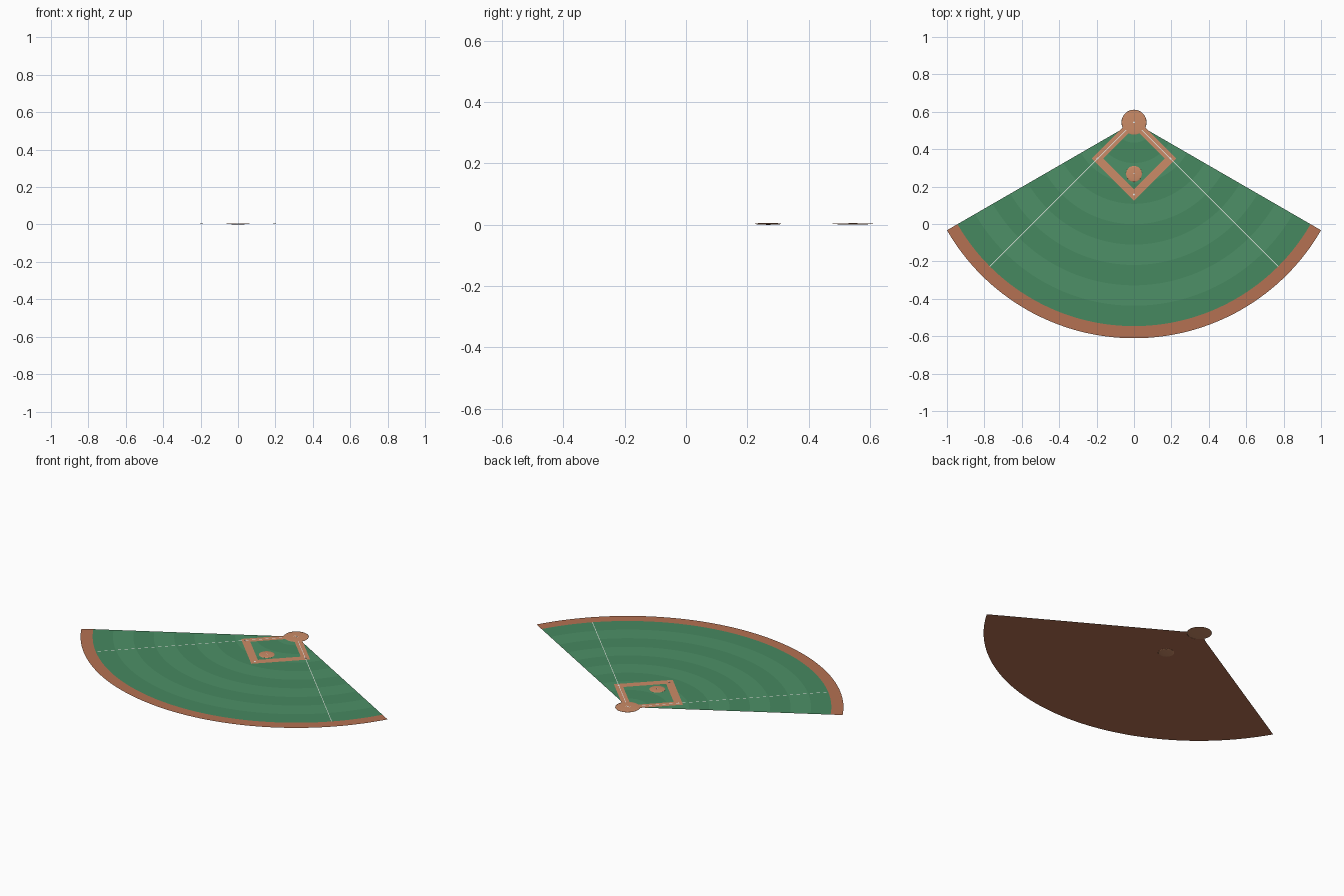
import bpy, bmesh
from math import sin, cos, pi, radians
from mathutils import Vector

if "Cube" in bpy.data.objects:
    bpy.data.objects.remove(bpy.data.objects["Cube"])

HOME = Vector((0, 0.544))          # tip of the fan-shaped field
R, GRASS_R = 1.1547, 1.09
Z = 0.003                          # ground sheet level


def mat(name, r, g, b):
    m = bpy.data.materials.new(name)
    m.diffuse_color = (r, g, b, 1)
    m.use_nodes = True
    m.node_tree.nodes["Principled BSDF"].inputs["Base Color"].default_value = m.diffuse_color
    return m


TRACK = mat("track_dirt", 0.46, 0.165, 0.085)
DIRT = mat("infield_dirt", 0.60, 0.26, 0.135)
LIGHT = mat("light_grass", 0.075, 0.28, 0.135)
DARK = mat("dark_grass", 0.062, 0.25, 0.118)
WHITE = mat("white_paint", 0.85, 0.85, 0.82)


def finish(name, bm, material):
    me = bpy.data.meshes.new(name)
    bm.to_mesh(me)
    bm.free()
    me.materials.append(material)
    ob = bpy.data.objects.new(name, me)
    bpy.context.collection.objects.link(ob)
    return ob


def strip(name, inner, outer, z, material, closed=False):
    """Flat sheet between two matching outlines."""
    bm = bmesh.new()
    a = [bm.verts.new((p[0], p[1], z)) for p in inner]
    b = [bm.verts.new((p[0], p[1], z)) for p in outer]
    n = len(a)
    for i in range(n if closed else n - 1):
        j = (i + 1) % n
        f = bm.faces.new((a[i], b[i], b[j], a[j]))
        f.normal_update()
        if f.normal.z < 0:
            f.normal_flip()
    return finish(name, bm, material)


def arc(r, n=64):
    return [(HOME.x + r * sin(t), HOME.y - r * cos(t))
            for t in (radians(-60 + 120 * i / n) for i in range(n + 1))]


def quad(name, p, q, w, z, material):
    """Thin painted line from p to q."""
    p, q = Vector(p), Vector(q)
    d = (q - p).normalized() * w / 2
    s = Vector((-d.y, d.x))
    return strip(name, [p + s, q + s], [p - s, q - s], z, material)


def plate(name, pts, z, h, material):
    """Extruded flat plate."""
    bm = bmesh.new()
    f = bm.faces.new([bm.verts.new((x, y, z)) for x, y in pts])
    top = bmesh.ops.extrude_face_region(bm, geom=[f])["geom"]
    bmesh.ops.translate(bm, vec=(0, 0, h),
                        verts=[v for v in top if isinstance(v, bmesh.types.BMVert)])
    bmesh.ops.recalc_face_normals(bm, faces=bm.faces)
    return finish(name, bm, material)


def mound(name, x, y, r, h):
    """Flattened ball poking slightly above and below the sheet."""
    bm = bmesh.new()
    bmesh.ops.create_uvsphere(bm, u_segments=32, v_segments=16, radius=1)
    bmesh.ops.scale(bm, vec=(r, r, h), verts=bm.verts)
    bmesh.ops.translate(bm, vec=(x, y, Z), verts=bm.verts)
    for f in bm.faces:
        f.smooth = True
    return finish(name, bm, DIRT)


def diamond(k, c=0.35):
    return [(0, c + k), (k, c), (0, c - k), (-k, c)]


# Dirt ground sheet, seen as the warning track at the rim
bm = bmesh.new()
bm.faces.new([bm.verts.new((x, y, Z)) for x, y in [tuple(HOME)] + arc(R)])
bmesh.ops.triangulate(bm, faces=bm.faces)
finish("ground_and_warning_track", bm, TRACK)

# Mown grass bands around home
step = GRASS_R / 10
for i in range(10):
    strip(f"grass_band_{i}", arc(max(i * step, 0.002)), arc((i + 1) * step),
          Z + 0.0003, DARK if i % 2 else LIGHT)

# Base paths and mounds
strip("base_paths", diamond(0.165), diamond(0.226), Z + 0.0006, DIRT, closed=True)
mound("home_circle", HOME.x, HOME.y, 0.067, 0.002)
mound("pitching_mound", 0, 0.268, 0.043, 0.003)

# Foul lines and batter boxes
for s, side in ((-1, "left"), (1, "right")):
    k = GRASS_R * cos(pi / 4)
    quad(f"{side}_foul_line", (s * 0.012, HOME.y - 0.012), (s * k, HOME.y - k),
         0.003, Z + 0.0009, WHITE)
    quad(f"{side}_batter_line", (s * 0.011, HOME.y - 0.013), (s * 0.011, HOME.y + 0.013),
         0.002, Z + 0.0022, WHITE)

# Bases
for name, x, y in (("first_base", 0.195, 0.35), ("third_base", -0.195, 0.35),
                   ("second_base", 0, 0.157)):
    k = 0.007
    plate(name, [(x + a, y + b) for a, b in ((k, 0), (0, k), (-k, 0), (0, -k))],
          Z + 0.0006, 0.001, WHITE)

# Home plate and pitching rubber
h = 0.005
plate("home_plate", [(HOME.x + a * h, HOME.y + b * h) for a, b in
                     ((-1, -1), (1, -1), (1, 0), (0, 1), (-1, 0))], Z + 0.0018, 0.0006, WHITE)
plate("pitching_rubber", [(-h, 0.267), (h, 0.267), (h, 0.27), (-h, 0.27)],
      Z + 0.0026, 0.0008, WHITE)
